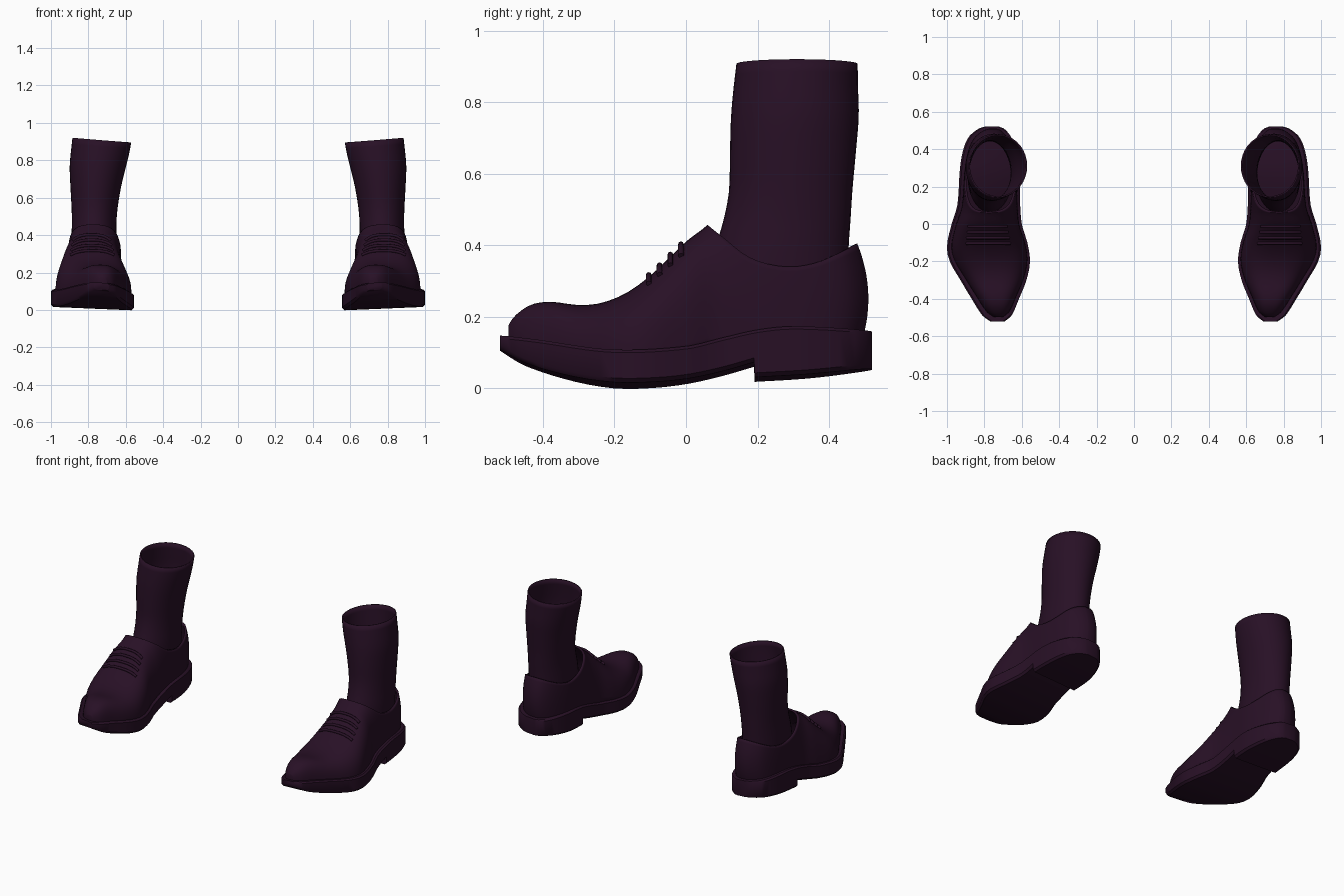
import bpy, bmesh, math

cube = bpy.data.objects.get("Cube")
if cube:
    bpy.data.objects.remove(cube, do_unlink=True)

# Single colour
plum = bpy.data.materials.new("dark plum leather")
plum.use_nodes = True
COLOR = (0.021, 0.0052, 0.019, 1)
plum.diffuse_color = COLOR
plum.node_tree.nodes["Principled BSDF"].inputs["Base Color"].default_value = COLOR


def curve(points):
    """Smooth interpolation through (position, value) points."""
    n = len(points)

    def slope(i):
        a, b = points[max(i - 1, 0)], points[min(i + 1, n - 1)]
        return (b[1] - a[1]) / (b[0] - a[0])

    def at(p):
        p = min(max(p, points[0][0]), points[-1][0])
        i = next(k for k in range(n - 1) if p <= points[k + 1][0])
        (p0, v0), (p1, v1) = points[i], points[i + 1]
        d = p1 - p0
        t = (p - p0) / d
        return (v0 * (2 * t**3 - 3 * t**2 + 1) + slope(i) * d * (t**3 - 2 * t**2 + t)
                + v1 * (3 * t**2 - 2 * t**3) + slope(i + 1) * d * (t**3 - t**2))
    return at


# Footprint and side profiles, all along the length of the shoe
inner = curve([(-.52, .69), (-.49, .655), (-.4, .615), (-.3, .575), (-.2, .556), (-.1, .57),
               (0, .6), (.15, .61), (.3, .61), (.4, .63), (.47, .66), (.51, .695), (.52, .72)])
outer = curve([(-.52, .77), (-.49, .81), (-.4, .868), (-.3, .928), (-.2, .985), (-.12, 1),
               (0, .975), (.1, .945), (.3, .93), (.4, .912), (.47, .88), (.51, .83), (.52, .8)])
sole_bottom = curve([(-.52, .1), (-.45, .06), (-.32, .02), (-.2, 0), (-.1, 0), (0, .01),
                     (.1, .032), (.19, .058)])
heel_bottom = curve([(.19, .016), (.35, .026), (.52, .045)])
sole_top = curve([(-.52, .15), (-.42, .135), (-.2, .1), (0, .11), (.1, .135), (.2, .158),
                  (.3, .168), (.52, .16)])
ridge = curve([(-.5, .17), (-.485, .195), (-.46, .218), (-.43, .235), (-.38, .242), (-.3, .233),
               (-.24, .238), (-.17, .265), (-.1, .315), (0, .41), (.06, .457), (.12, .52),
               (.2, .6), (.5, .6)])
collar = curve([(.06, .457), (.1, .425), (.18, .365), (.28, .34), (.36, .35), (.42, .372), (.5, .405)])
TONGUE = .06


def stations(a, b, n):
    """Positions bunched towards both ends."""
    return [a + (b - a) * (1 - math.cos(math.pi * i / n)) / 2 for i in range(n + 1)]


def loft(name, rings, side, closed, caps):
    """Skin a list of equal rings into an object; side mirrors it in x."""
    bm = bmesh.new()
    rows = [[bm.verts.new((side * x, y, z)) for x, y, z in ring] for ring in rings]
    n = len(rows[0])
    for a, b in zip(rows, rows[1:]):
        for i in range(n if closed else n - 1):
            j = (i + 1) % n
            bm.faces.new((a[i], a[j], b[j], b[i]))
    if caps:
        for row in (rows[0], rows[-1]):
            bm.faces.new(row)
    return finish_mesh(name, bm)


def finish_mesh(name, bm, angle=40):
    bmesh.ops.remove_doubles(bm, verts=bm.verts, dist=.0002)
    bmesh.ops.recalc_face_normals(bm, faces=bm.faces)
    mesh = bpy.data.meshes.new(name)
    bm.to_mesh(mesh)
    bm.free()
    mesh.materials.append(plum)
    obj = bpy.data.objects.new(name, mesh)
    bpy.context.collection.objects.link(obj)
    bpy.ops.object.select_all(action='DESELECT')
    obj.select_set(True)
    bpy.context.view_layer.objects.active = obj
    bpy.ops.object.shade_smooth_by_angle(angle=math.radians(angle))
    return obj


def thicken(obj, amount):
    mod = obj.modifiers.new("thickness", 'SOLIDIFY')
    mod.thickness = amount
    mod.offset = -1


def sole_ring(y, bottom):
    a, b, top = inner(y), outer(y), sole_top(y)
    def low(x):
        return bottom + .04 * (x - .56)
    def high(x):
        return top + .05 * (x - .98)
    section = [(a + .012, low(a)), (a, low(a) + .012), (a, high(a)), (a + .01, high(a) + .008),
               (b - .01, high(b) + .008), (b, high(b)), (b, low(b) + .012), (b - .012, low(b))]
    return [(x, y, z) for x, z in section]


POWER = 2.7


def upper_frame(y):
    """Centre, half width, base and ridge height of the upper at y."""
    a, b = inner(y * 1.04) + .014, outer(y * 1.04) - .024
    return (a + b) / 2, (b - a) / 2, sole_top(y) - .02, ridge(y)


def heel_shift(y, z):
    return max(0, (y - .3) / .2) * (.01 - 1.3 * (z - .25) ** 2)


def upper_half(y, sign, count=14):
    """One wall of a boxy arch, ending at the collar or the ridge."""
    c, w, base, top = upper_frame(y)
    limit = math.pi / 2
    if y > TONGUE:
        limit = math.asin(min(1, (collar(y) - base) / (top - base)) ** (POWER / 2))
    pts = []
    for i in range(count + 1):
        a = limit * (i / count) ** 1.3
        x = c + sign * w * max(0, math.cos(a)) ** (2 / POWER)
        z = base + (top - base) * math.sin(a) ** (2 / POWER)
        pts.append((x, y + heel_shift(y, z), z))
    return pts


def make_upper(name, side):
    """Closed vamp at the front, open collar behind the tongue."""
    bm = bmesh.new()
    ys = stations(-.497, TONGUE, 30) + stations(TONGUE, .5, 26)[1:]
    halves = []
    for sign in (-1, 1):
        rows = [[bm.verts.new((side * x, y, z)) for x, y, z in upper_half(p, sign)] for p in ys]
        for a, b in zip(rows, rows[1:]):
            for i in range(len(a) - 1):
                bm.faces.new((a[i], a[i + 1], b[i + 1], b[i]))
        halves.append(rows)
    # toe and heel ends
    for k in (0, -1):
        p, q = halves[0][k], halves[1][k]
        for i in range(len(p) - 1):
            bm.faces.new((p[i], p[i + 1], q[i + 1], q[i]))
    thicken(finish_mesh(name, bm, 50), .012)


# Sock heights with left, right, front and back limits
SOCK = [(.25, .65, .89, .06, .45), (.4, .65, .89, .085, .455), (.47, .65, .888, .105, .46),
        (.55, .643, .89, .12, .465), (.66, .625, .896, .123, .475), (.76, .602, .9, .126, .483),
        (.84, .583, .893, .133, .481), (.908, .571, .885, .141, .48)]
sock_limits = [curve([(row[0], row[k]) for row in SOCK]) for k in range(1, 5)]


def sock_ring(z, n=36):
    a, b, f, r = [limit(z) for limit in sock_limits]
    tilt = .08 * max(0, (z - .6) / .3)
    ring = []
    for i in range(n):
        t = 2 * math.pi * i / n
        x = (a + b) / 2 + (b - a) / 2 * math.cos(t)
        ring.append((x, (f + r) / 2 + (r - f) / 2 * math.sin(t), z + tilt * (x - .735)))
    return ring


def make_lace(name, side, y):
    """A thin cord laid across the vamp."""
    data = bpy.data.curves.new(name, 'CURVE')
    data.dimensions = '3D'
    data.bevel_depth = .008
    data.bevel_resolution = 2
    data.use_fill_caps = True
    data.materials.append(plum)
    spline = data.splines.new('POLY')
    count = 13
    spline.points.add(count - 1)
    c, w, base, top = upper_frame(y)
    for i, point in enumerate(spline.points):
        u = -.6 + 1.2 * i / (count - 1)
        z = base + (top - base) * (1 - abs(u) ** POWER) ** (1 / POWER)
        point.co = (side * (c + u * w), y - .004, z + .002, 1)
    spline.use_smooth = True
    obj = bpy.data.objects.new(name, data)
    bpy.context.collection.objects.link(obj)


# Build the pair
for label, side in (("left", 1), ("right", -1)):
    rings = [sole_ring(y, sole_bottom(y)) for y in stations(-.52, .19, 30)]
    rings += [sole_ring(y, heel_bottom(y)) for y in stations(.192, .52, 20)]
    loft(label + "_sole", rings, side, True, True)
    make_upper(label + "_upper", side)
    levels = [.25 + .658 * i / 20 for i in range(21)]
    sock = loft(label + "_sock", [sock_ring(z) for z in levels], side, True, False)
    thicken(sock, .008)
    for i in range(4):
        make_lace(f"{label}_lace_{i + 1}", side, -.1 + .03 * i)
